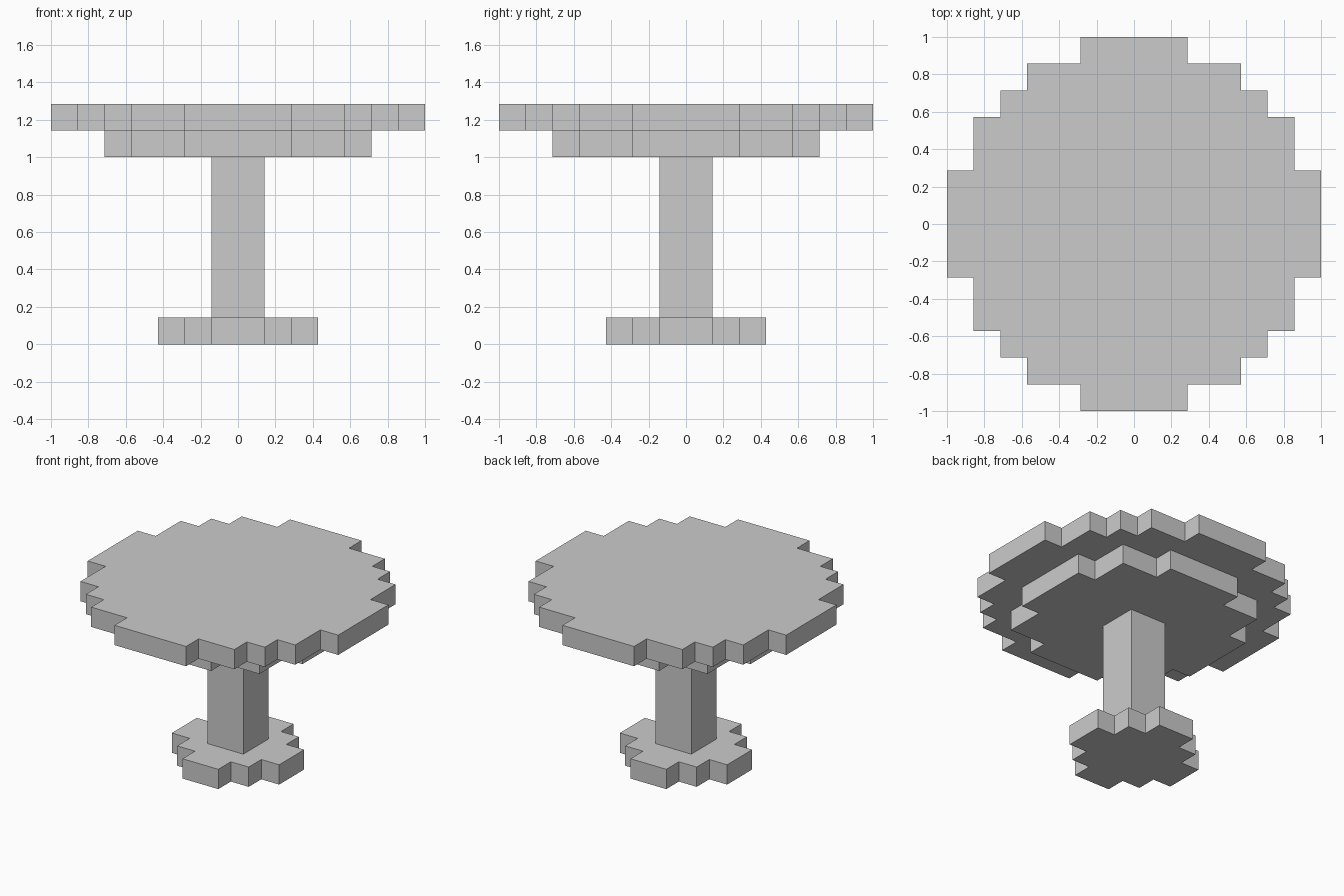
import bpy, bmesh

if "Cube" in bpy.data.objects:
    bpy.data.objects.remove(bpy.data.objects["Cube"])

U = 1 / 7  # one block of the stepped grid


def stepped_slab(name, steps, z0, z1):
    """Extrude a stepped disc; steps = outer corners (x, y) of one quadrant in blocks."""
    quad = []
    for i, (x, y) in enumerate(steps):
        quad.append((x, y))
        if i + 1 < len(steps):
            quad.append((steps[i + 1][0], y))  # inner corner
    outline = []
    for _ in range(4):
        outline += quad
        quad = [(-y, x) for x, y in quad]  # quarter turn
    bm = bmesh.new()
    face = bm.faces.new([bm.verts.new((x * U, y * U, z0 * U)) for x, y in outline])
    res = bmesh.ops.extrude_face_region(bm, geom=[face], use_keep_orig=True)
    top = [v for v in res["geom"] if isinstance(v, bmesh.types.BMVert)]
    bmesh.ops.translate(bm, verts=top, vec=(0, 0, (z1 - z0) * U))
    bmesh.ops.recalc_face_normals(bm, faces=bm.faces)
    mesh = bpy.data.meshes.new(name)
    bm.to_mesh(mesh)
    bm.free()
    obj = bpy.data.objects.new(name, mesh)
    bpy.context.collection.objects.link(obj)
    return obj


# Foot, post, support under the top, and table top
stepped_slab("foot", [(3, 1), (2, 2), (1, 3)], 0, 1)
stepped_slab("post", [(1, 1)], 1, 7)
stepped_slab("top_support", [(5, 2), (4, 4), (2, 5)], 7, 8)
stepped_slab("table_top", [(7, 2), (6, 4), (5, 5), (4, 6), (2, 7)], 8, 9)
